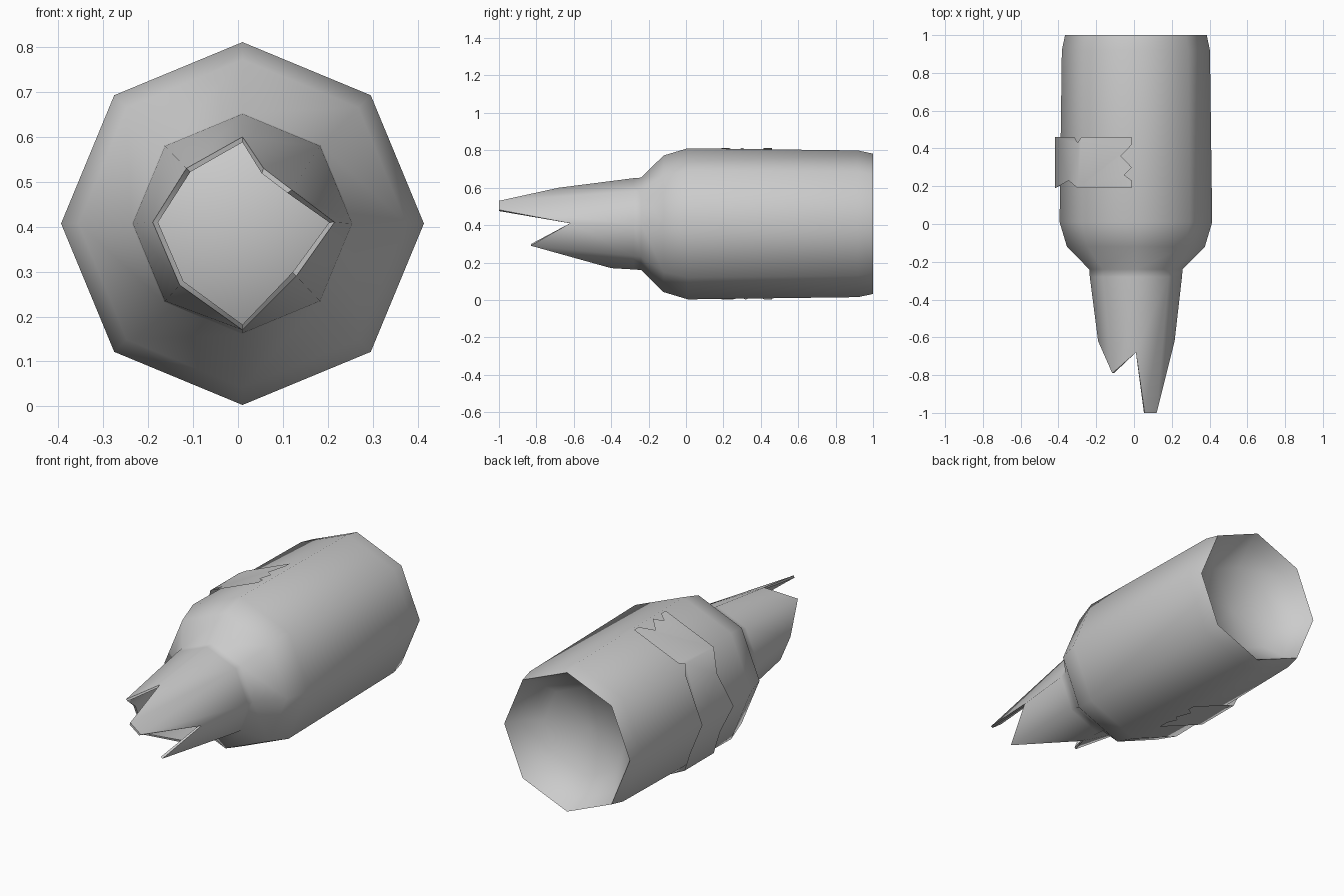
import bpy, bmesh
from math import sin, cos, pi, radians
from mathutils import Vector

if "Cube" in bpy.data.objects:
    bpy.data.objects.remove(bpy.data.objects["Cube"])

CX, CZ = 0.01, 0.407      # bottle axis


def finish(name, bm):
    bmesh.ops.recalc_face_normals(bm, faces=bm.faces)
    mesh = bpy.data.meshes.new(name)
    bm.to_mesh(mesh)
    bm.free()
    obj = bpy.data.objects.new(name, mesh)
    bpy.context.collection.objects.link(obj)
    bpy.ops.object.select_all(action='DESELECT')
    obj.select_set(True)
    bpy.context.view_layer.objects.active = obj
    bpy.ops.object.shade_smooth_by_angle(angle=radians(60))
    return obj


def ring(bm, y, r):
    return [bm.verts.new((CX + r * cos(k * pi / 4), y, CZ + r * sin(k * pi / 4)))
            for k in range(8)]


def bridge(bm, a, b):
    for k in range(8):
        bm.faces.new((a[k], a[(k + 1) % 8], b[(k + 1) % 8], b[k]))


# Octagonal body, shoulder and neck, with a hollow dished base
bm = bmesh.new()
profile = [(0.85, 0.24), (0.93, 0.335), (1.0, 0.375), (0.92, 0.392), (0.01, 0.404),
           (-0.12, 0.365), (-0.24, 0.247), (-0.28, 0.244)]
rings = [ring(bm, y, r) for y, r in profile]
for a, b in zip(rings, rings[1:]):
    bridge(bm, a, b)
apex = bm.verts.new((CX, 0.8, CZ))
for k in range(8):
    bm.faces.new((apex, rings[0][k], rings[0][(k + 1) % 8]))

# Jagged broken rim: valleys on the axes, shards on the diagonals (x, y, z)
jag = [(0.215, -0.62, 0.41), None, (0.01, -0.68, 0.60), (-0.115, -0.79, 0.53),
       (-0.19, -0.62, 0.41), (-0.13, -0.62, 0.27), (0.01, -0.40, 0.17),
       (0.13, -0.83, 0.29)]
tip = [(0.12, -1.0, 0.482), (0.057, -1.0, 0.53)]     # blunt tip of the long shard


def jagged(base, inset):
    def make(p):
        d = Vector((CX - p[0], 0, CZ - p[2])).normalized() * inset
        return bm.verts.new(Vector(p) + d)
    t = [make(p) for p in tip]
    v = [[make(p)] if p else t for p in jag]
    for k in range(8):
        n = (k + 1) % 8
        bm.faces.new((base[k], base[n], v[n][0], v[k][-1]))
    bm.faces.new((base[1], t[1], t[0]))
    return [w for group in v for w in group]


outer = jagged(rings[-1], 0.0)
inner = jagged(ring(bm, -0.28, 0.23), 0.012)
for k in range(len(outer)):                          # broken glass thickness
    n = (k + 1) % len(outer)
    bm.faces.new((outer[k], outer[n], inner[n], inner[k]))
finish("broken_bottle", bm)

# Torn paper label wrapped over four facets, u counts facets from the top
bm = bmesh.new()


def label_point(u, y):
    k = min(int(u), 3)
    p = [Vector((-0.012 + 0.405 * cos(a), y, CZ + 0.405 * sin(a)))
         for a in (pi / 2 + k * pi / 4, pi / 2 + (k + 1) * pi / 4)]
    return bm.verts.new(p[0].lerp(p[1], u - k))


panels = [
    [(0, .46), (0, .42), (.2, .36), (0, .30), (.14, .26), (0, .23), (0, .19),
     (1, .19), (1, .43), (.93, .46)],
    [(1, .19), (1.4, .23), (2, .19), (2, .46), (1.15, .46), (1, .43)],
    [(2, .19), (2.5, .22), (3, .19), (3, .44), (2.6, .46), (2, .46)],
    [(3, .19), (4, .19), (4, .25), (3.85, .28), (4, .32), (3.8, .37), (4, .42),
     (4, .46), (3.2, .46), (3, .44)],
]
for panel in panels:
    bm.faces.new([label_point(u - 1e-6 if u == 4 else min(u, i + 0.99999), y)
                  for i, pts in enumerate(panels) if pts is panel for u, y in pts])
bmesh.ops.remove_doubles(bm, verts=bm.verts, dist=0.001)
finish("torn_label", bm)
